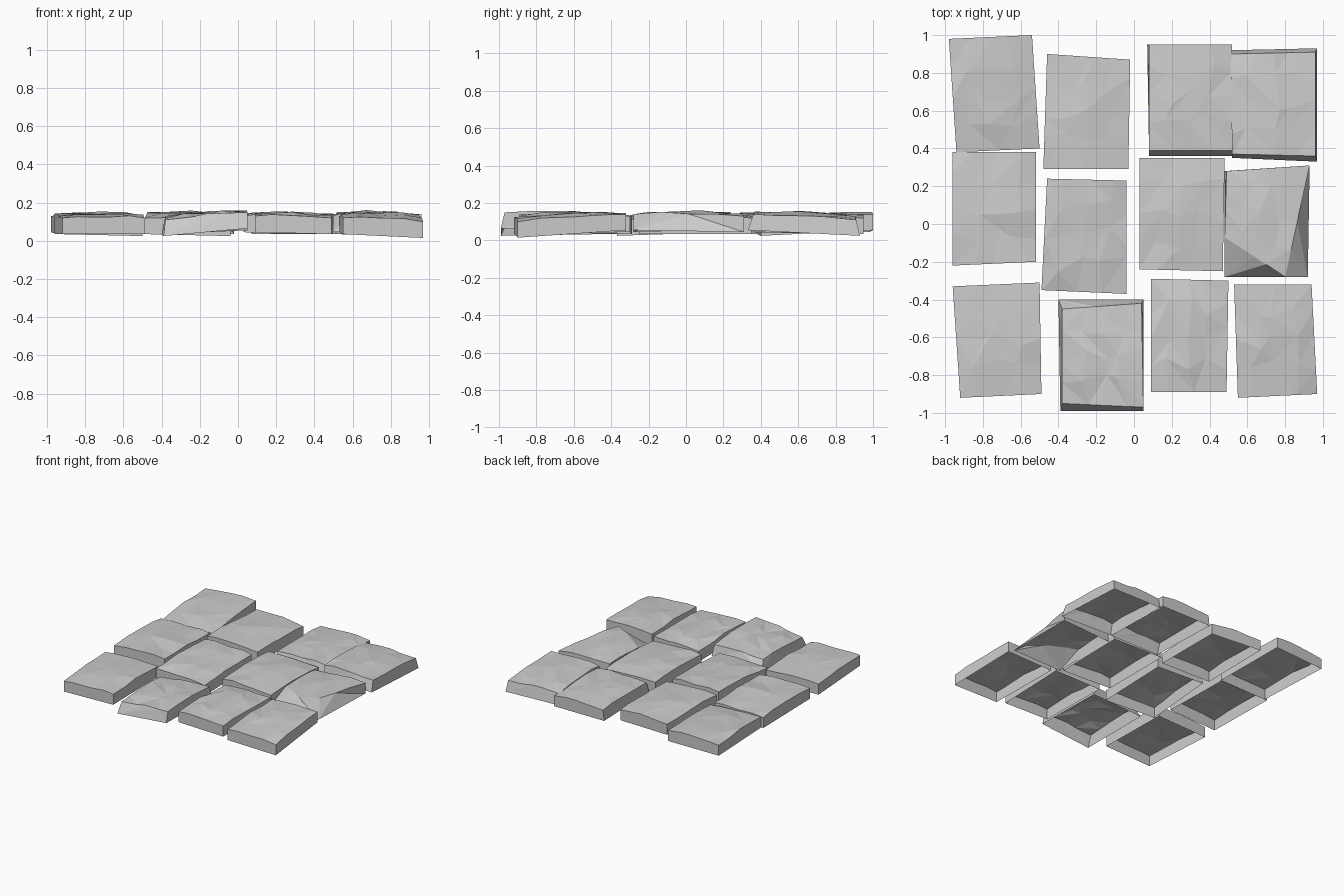
import bpy, bmesh, random

if "Cube" in bpy.data.objects:
    bpy.data.objects.remove(bpy.data.objects["Cube"])

random.seed(7)
N = 4  # facets along each side of a stone

# Base corners of each stone in plan: front-left, front-right, back-right, back-left
PLANS = [
    [(-.94, .38), (-.50, .40), (-.54, 1.0), (-.98, .98)],
    [(-.48, .29), (-.03, .29), (-.02, .87), (-.46, .90)],
    [(.08, .36), (.52, .36), (.52, .95), (.07, .95)],
    [(.52, .35), (.97, .33), (.97, .93), (.51, .92)],
    [(-.96, -.22), (-.52, -.20), (-.52, .38), (-.96, .38)],
    [(-.49, -.35), (-.04, -.37), (-.04, .23), (-.46, .24)],
    [(.03, -.24), (.47, -.25), (.48, .35), (.03, .35)],
    [(.48, -.28), (.92, -.28), (.93, .31), (.48, .28)],
    [(-.92, -.92), (-.49, -.90), (-.50, -.31), (-.96, -.33)],
    [(-.39, -.99), (.05, -.99), (.05, -.40), (-.40, -.40)],
    [(.09, -.89), (.49, -.89), (.50, -.30), (.09, -.29)],
    [(.55, -.92), (.97, -.90), (.94, -.32), (.53, -.32)],
]
# Top surface height at the same corners
TOPS = [
    (.12, .11, .14, .13), (.14, .13, .12, .13), (.13, .13, .12, .12), (.14, .14, .11, .12),
    (.13, .13, .12, .12), (.12, .11, .13, .14), (.13, .12, .12, .13), (.13, .14, .13, .13),
    (.12, .12, .12, .12), (.11, .15, .14, .12), (.13, .12, .13, .12), (.12, .10, .14, .13),
]
# Stones whose walls lean: their top outline differs from the base
TOP_PLANS = {
    2: [(.08, .39), (.52, .39), (.52, .95), (.08, .95)],
    3: [(.52, .37), (.96, .36), (.96, .91), (.51, .90)],
    7: [(.48, -.07), (.80, -.28), (.93, .31), (.49, .28)],
    9: [(-.38, -.95), (.05, -.97), (.04, -.42), (-.38, -.45)],
}


def blend(c, u, v):
    return (c[0] * (1 - u) + c[1] * u) * (1 - v) + (c[3] * (1 - u) + c[2] * u) * v


def stone(i, plan, tops):
    xs, ys = zip(*TOP_PLANS.get(i, plan))
    bm = bmesh.new()
    # Roughly chiselled, slightly crowned top
    grid = []
    for b in range(N + 1):
        row = []
        for a in range(N + 1):
            u, v = a / N, b / N
            rise = .011 * (4 * u * (1 - u) + 4 * v * (1 - v))
            if 0 < a < N:
                u += random.uniform(-.08, .08)
            if 0 < b < N:
                v += random.uniform(-.08, .08)
            if rise > 0:
                rise += random.uniform(-.008, .007)
            row.append(bm.verts.new((blend(xs, u, v), blend(ys, u, v),
                                     blend(tops, u, v) + rise)))
        grid.append(row)
    for b in range(N):
        for a in range(N):
            q = [grid[b][a], grid[b][a + 1], grid[b + 1][a + 1], grid[b + 1][a]]
            if random.random() < .5:
                q = q[1:] + q[:1]
            bm.faces.new(q[:3])
            bm.faces.new((q[0], q[2], q[3]))
    # Side walls, open underneath
    feet = [bm.verts.new((x, y, max(.012, z - .085))) for (x, y), z in zip(plan, tops)]
    rims = [grid[0], [r[N] for r in grid], grid[N][::-1], [r[0] for r in grid][::-1]]
    for k, rim in enumerate(rims):
        p, q = feet[k], feet[(k + 1) % 4]
        split = random.choice((1, 2, 3))
        for j in range(N):
            bm.faces.new((p if j < split else q, rim[j + 1], rim[j]))
        bm.faces.new((p, q, rim[split]))
    me = bpy.data.meshes.new("paving_stone_%02d" % (i + 1))
    bm.to_mesh(me)
    bm.free()
    bpy.context.collection.objects.link(bpy.data.objects.new(me.name, me))


for i, (plan, tops) in enumerate(zip(PLANS, TOPS)):
    stone(i, plan, tops)
